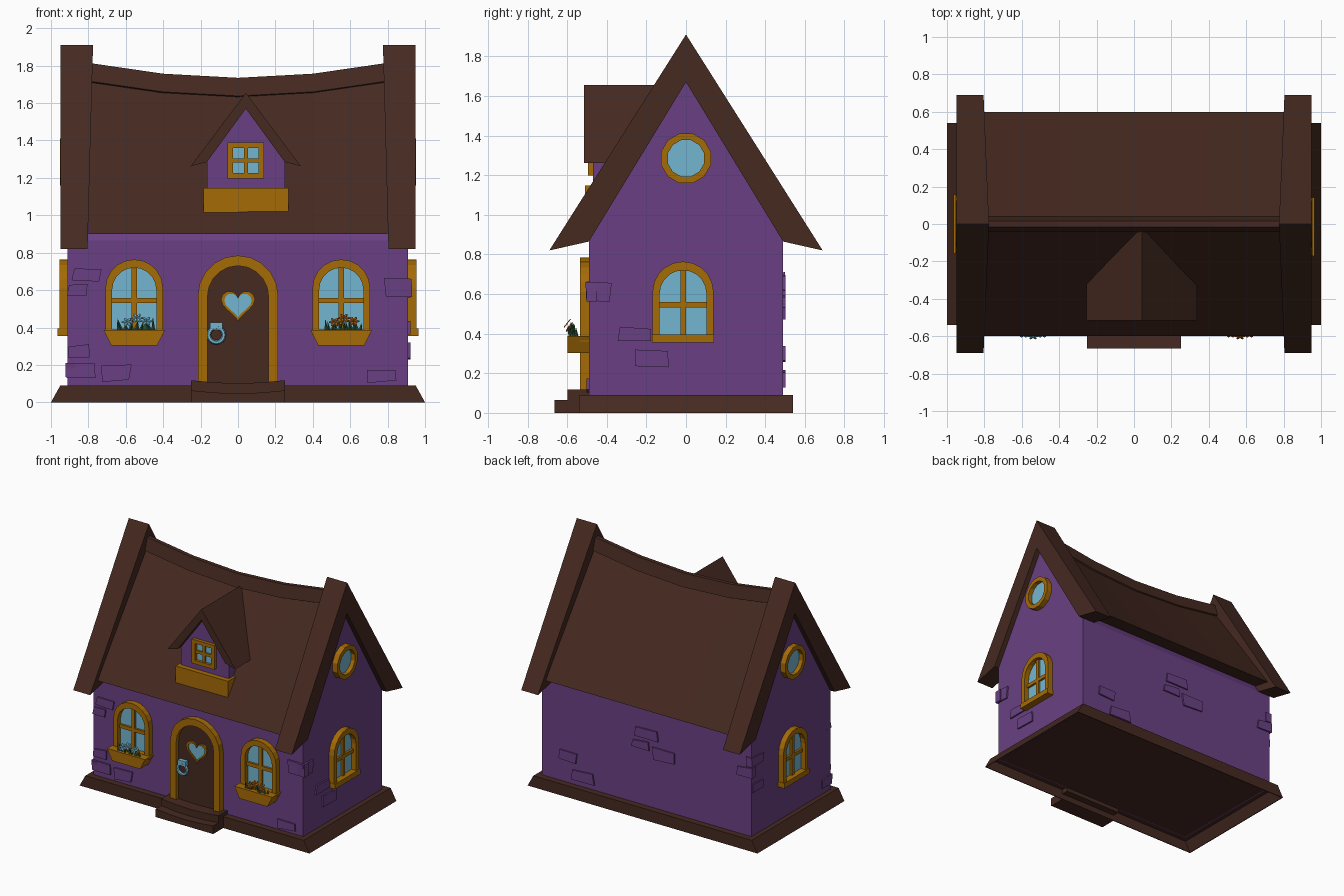
import bpy, bmesh, math, random
from mathutils import Matrix, Vector

random.seed(4)
cube = bpy.data.objects.get("Cube")
if cube:
    bpy.data.objects.remove(cube, do_unlink=True)


def material(name, *srgb):
    linear = [((c / 255 + 0.055) / 1.055) ** 2.4 for c in srgb] + [1]
    mat = bpy.data.materials.new(name)
    mat.use_nodes = True
    mat.diffuse_color = linear
    mat.node_tree.nodes["Principled BSDF"].inputs["Base Color"].default_value = linear
    return mat


PLASTER = material("purple plaster", 106, 64, 131)
WOOD = material("dark brown wood", 69, 41, 32)
GOLD = material("golden trim", 165, 107, 5)
GLASS = material("pale blue glass", 116, 182, 208)
LEAF = material("leaf green", 48, 98, 58)
ORANGE = material("orange petal", 172, 98, 24)

# The four walls: turn about z and distance from the centre
FRONT, RIGHT, BACK, LEFT = ((0, 0.49), (90, 0.91), (180, 0.49), (270, 0.91))


def finish(name, bm, mat):
    bmesh.ops.recalc_face_normals(bm, faces=bm.faces)
    mesh = bpy.data.meshes.new(name)
    bm.to_mesh(mesh)
    bm.free()
    mesh.materials.append(mat)
    obj = bpy.data.objects.new(name, mesh)
    bpy.context.collection.objects.link(obj)


def skin(name, loops, mat, closed=False):
    """Skin closed loops of points; cap the ends unless the skin is a ring."""
    bm = bmesh.new()
    rows = [[bm.verts.new(p) for p in loop] for loop in loops]
    n = len(rows[0])
    pairs = list(zip(rows, rows[1:])) + ([(rows[-1], rows[0])] if closed else [])
    for a, b in pairs:
        for i in range(n):
            j = (i + 1) % n
            bm.faces.new((a[i], a[j], b[j], b[i]))
    if not closed:
        bm.faces.new(rows[0])
        bm.faces.new(rows[-1])
    finish(name, bm, mat)


def on_wall(wall, points, depth):
    """Place (across, up) points on a wall, depth measured out from its face."""
    turn = Matrix.Rotation(math.radians(wall[0]), 3, "Z")
    return [turn @ Vector((u, -wall[1] - depth, v)) for u, v in points]


def plate(name, wall, points, inner, outer, mat):
    skin(name, [on_wall(wall, points, d) for d in (inner, outer)], mat)


def ring(name, wall, outline, opening, inner, outer, mat):
    loops = [on_wall(wall, p, d) for p, d in
             ((outline, inner), (outline, outer), (opening, outer), (opening, inner))]
    skin(name, loops, mat, closed=True)


def rect(u, v, w, h):
    return [(u - w, v - h), (u + w, v - h), (u + w, v + h), (u - w, v + h)]


def arch(u, bottom, spring, radius, steps=10):
    curve = [(u + radius * math.cos(math.pi * i / steps),
              spring + radius * math.sin(math.pi * i / steps)) for i in range(steps + 1)]
    return [(u - radius, bottom), (u + radius, bottom)] + curve


def circle(u, v, radius, sides=12):
    return [(u + radius * math.cos(math.tau * (i + 0.5) / sides),
             v + radius * math.sin(math.tau * (i + 0.5) / sides)) for i in range(sides)]


def heart(v, scale, steps=24):
    points = []
    for i in range(steps):
        t = math.tau * i / steps
        wave = 13 * math.cos(t) - 5 * math.cos(2 * t) - 2 * math.cos(3 * t) - math.cos(4 * t)
        points.append((16 * scale * math.sin(t) ** 3, v + scale * wave))
    return points


def mirrored(half):
    """Complete a (y, z) half profile; points off the centre line are copied across."""
    return half + [(-y, z) for y, z in reversed(half) if y > 0]


def box(name, x, y, z, mat):
    skin(name, [[(a, b, c) for a, b in ((x[0], y[0]), (x[1], y[0]), (x[1], y[1]), (x[0], y[1]))]
                for c in z], mat)


def worn_step(name, front, back, bottom, top):
    loops = []
    for i in range(-2, 3):
        worn = top - 0.004 * (4 - i * i)
        loops.append([(i * 0.125, y, z) for y, z in
                      ((front, bottom), (back, bottom), (back, worn), (front, worn))])
    skin(name, loops, WOOD)


# Hollow plinth with sloping ends, floor under the walls, worn door steps
skin("plinth", [[(-w, -d, z), (w, -d, z), (w, d, z), (-w, d, z)] for w, d, z in
                ((0.95, 0.534, 0.08), (0.994, 0.534, 0), (1, 0.54, 0), (0.95, 0.54, 0.09))], WOOD)
box("floor", (-0.9, 0.9), (-0.48, 0.48), (0.076, 0.085), WOOD)
worn_step("lower_step", -0.665, -0.535, 0, 0.064)
worn_step("upper_step", -0.597, -0.48, 0.045, 0.118)

# Walls with gable ends
gable = mirrored([(0, 1.67), (0.49, 0.865), (0.49, 0.078)])
skin("walls", [[(x, y, z) for y, z in gable] for x in (-0.912, 0.91)], PLASTER)

# Sagging roof and the thick, steep-sided cap along its ridge
sag = [(-0.8, 1.815), (-0.4, 1.757), (0, 1.735), (0.4, 1.757), (0.8, 1.815)]
roof_loops, cap_loops = [], []
for x, top in sag:
    roof = mirrored([(0, top - 0.06), (0.6, 0.9), (0.46, 0.925), (0, top - 0.2)])
    cap = mirrored([(0.016, top), (0.042, top - 0.097), (0.016, top - 0.11)])
    roof_loops.append([(x, y, z) for y, z in roof])
    cap_loops.append([(x, y, z) for y, z in cap])
skin("roof", roof_loops, WOOD)
skin("ridge_cap", cap_loops, WOOD)

# Thick gable boards, slightly narrower towards the eaves
board = mirrored([(0, 1.91), (0.69, 0.82), (0.49, 0.865), (0, 1.67)])
board = [board[i] for i in (0, 1, 2, 3, 4, 5)]
for side, label in ((-1, "right"), (1, "left")):
    inner = [(side * (0.775 + 0.027 * (1.91 - z)), y, z) for y, z in board]
    outer = [(side * 0.95, y, z) for y, z in board]
    skin(label + "_gable_board", [inner, outer], WOOD)

# Dormer
mid = 0.042
dormer_roof = mirrored([(0, 1.655), (0.295, 1.262), (0.208, 1.285), (0, 1.57)])
dormer_wall = mirrored([(0, 1.575), (0.208, 1.29), (0.208, 1.03)])
skin("dormer_roof", [[(mid + u, y, z) for u, z in dormer_roof] for y in (-0.515, -0.03)], WOOD)
skin("dormer_wall", [[(mid + u, y, z) for u, z in dormer_wall] for y in (-0.47, -0.1)], PLASTER)
box("dormer_flower_box", (-0.185, 0.27), (-0.51, -0.35), (1.0, 1.147), GOLD)
dormer = (0, 0.47)
ring("dormer_frame", dormer, rect(mid, 1.293, 0.098, 0.095), rect(mid, 1.293, 0.068, 0.066), -0.01, 0.025, GOLD)
plate("dormer_glass", dormer, rect(mid, 1.293, 0.07, 0.07), -0.01, 0.005, GLASS)
plate("dormer_upright", dormer, rect(mid, 1.293, 0.011, 0.07), -0.01, 0.018, GOLD)
plate("dormer_crossbar", dormer, rect(mid, 1.293, 0.07, 0.011), -0.01, 0.018, GOLD)


def arched_window(label, wall, u):
    ring(label + "_frame", wall, arch(u, 0.36, 0.61, 0.154), arch(u, 0.39, 0.602, 0.118), -0.01, 0.045, GOLD)
    plate(label + "_glass", wall, arch(u, 0.38, 0.602, 0.125), -0.01, 0.006, GLASS)
    plate(label + "_upright", wall, rect(u, 0.55, 0.014, 0.168), -0.01, 0.022, GOLD)
    plate(label + "_crossbar", wall, rect(u, 0.545, 0.118, 0.014), -0.01, 0.022, GOLD)


# Gable windows
for label, wall, u in (("left_side", RIGHT, -0.015), ("right_side", LEFT, 0)):
    arched_window(label + "_window", wall, u)
    plate(label + "_sill", wall, rect(u, 0.375, 0.157, 0.02), -0.01, 0.055, GOLD)
    ring(label + "_round_frame", wall, circle(0, 1.285, 0.13), circle(0, 1.285, 0.095), -0.01, 0.043, GOLD)
    plate(label + "_round_glass", wall, circle(0, 1.285, 0.1), -0.01, 0.01, GLASS)


def plant(label, x, petals):
    # Broad pointed leaves
    leaves = bmesh.new()
    for i in range(14):
        lean = Matrix.Rotation(random.uniform(-0.4, 0.4), 4, "Y") @ Matrix.Rotation(random.uniform(0, 0.4), 4, "X")
        height = random.uniform(0.045, 0.08)
        spot = Matrix.Translation((x - 0.09 + 0.014 * i, random.uniform(-0.58, -0.55), 0.38))
        bmesh.ops.create_cone(leaves, segments=4, radius1=0.011, radius2=0, depth=height,
                              matrix=spot @ lean @ Matrix.Translation((0, 0, height / 2)))
    finish(label + "_leaves", leaves, LEAF)
    # Open flowers, each a ring of petals
    blooms = bmesh.new()
    for dx, y, z in ((-0.045, -0.59, 0.43), (0.005, -0.6, 0.452), (0.055, -0.59, 0.435)):
        spot = Matrix.Translation((x + dx, y, z)) @ Matrix.Rotation(0.9, 4, "X")
        for i in range(6):
            petal = Matrix.Rotation(math.tau * i / 6, 4, "Z") @ Matrix.Translation((0.017, 0, 0))
            flat = Matrix.Diagonal((0.017, 0.009, 0.005, 1))
            bmesh.ops.create_cone(blooms, cap_ends=True, segments=6, radius1=1, radius2=0.6, depth=1,
                                  matrix=spot @ petal @ flat)
    finish(label + "_blooms", blooms, petals)


# Front windows with flower boxes
for label, u, petals in (("front_right", -0.555, GLASS), ("front_left", 0.552, ORANGE)):
    arched_window(label + "_window", FRONT, u)
    trough = [(u - 0.122, 0.303), (u + 0.122, 0.303), (u + 0.165, 0.388), (u - 0.165, 0.388)]
    plate(label + "_flower_box", FRONT, trough, -0.01, 0.108, GOLD)
    plant(label, u + 0.01, petals)

# Front door with heart window and ring handle
ring("door_frame", FRONT, arch(0, 0.1, 0.57, 0.215), arch(0, 0.1, 0.567, 0.163), -0.01, 0.045, GOLD)
plate("door", FRONT, arch(0, 0.1, 0.567, 0.17), -0.01, 0.015, WOOD)
ring("heart_frame", FRONT, heart(0.527, 0.0057), heart(0.527, 0.0046), 0, 0.028, GOLD)
plate("heart_glass", FRONT, heart(0.527, 0.0049), 0, 0.02, GLASS)
bpy.ops.mesh.primitive_torus_add(location=(-0.116, -0.525, 0.36), rotation=(math.pi / 2, 0, 0),
                                 major_radius=0.04, minor_radius=0.012, major_segments=16, minor_segments=6)
bpy.context.object.name = "door_ring"
bpy.context.object.data.materials.append(GLASS)
plate("door_ring_mount", FRONT, rect(-0.116, 0.408, 0.034, 0.02), 0, 0.045, GLASS)

# Raised stones scattered over the walls: across, up, width, height
stones = (
    ("front", FRONT, ((-0.81, 0.68, 0.15, 0.07), (-0.855, 0.6, 0.11, 0.055), (-0.845, 0.275, 0.11, 0.06),
                      (-0.85, 0.168, 0.155, 0.075), (-0.652, 0.155, 0.15, 0.08),
                      (0.855, 0.61, 0.14, 0.095), (0.76, 0.145, 0.155, 0.07))),
    ("left", RIGHT, ((-0.445, 0.61, 0.135, 0.09), (-0.262, 0.4, 0.155, 0.06), (-0.18, 0.275, 0.17, 0.08))),
    ("back", BACK, ((-0.68, 0.3, 0.155, 0.07), (-0.55, 0.17, 0.19, 0.08), (0, 0.66, 0.2, 0.075),
                    (-0.05, 0.56, 0.14, 0.06), (0.155, 0.52, 0.19, 0.085), (0.86, 0.59, 0.13, 0.07))),
    ("right", LEFT, ((-0.42, 0.67, 0.15, 0.07), (-0.42, 0.46, 0.12, 0.06), (0.44, 0.168, 0.12, 0.075))),
)
for label, wall, rows in stones:
    for number, (u, v, w, h) in enumerate(rows):
        corners = [(a + random.uniform(-0.01, 0.01), b + random.uniform(-0.008, 0.008))
                   for a, b in rect(u, v, w / 2, h / 2)]
        plate(f"{label}_stone_{number}", wall, corners, -0.04, 0.012, PLASTER)
